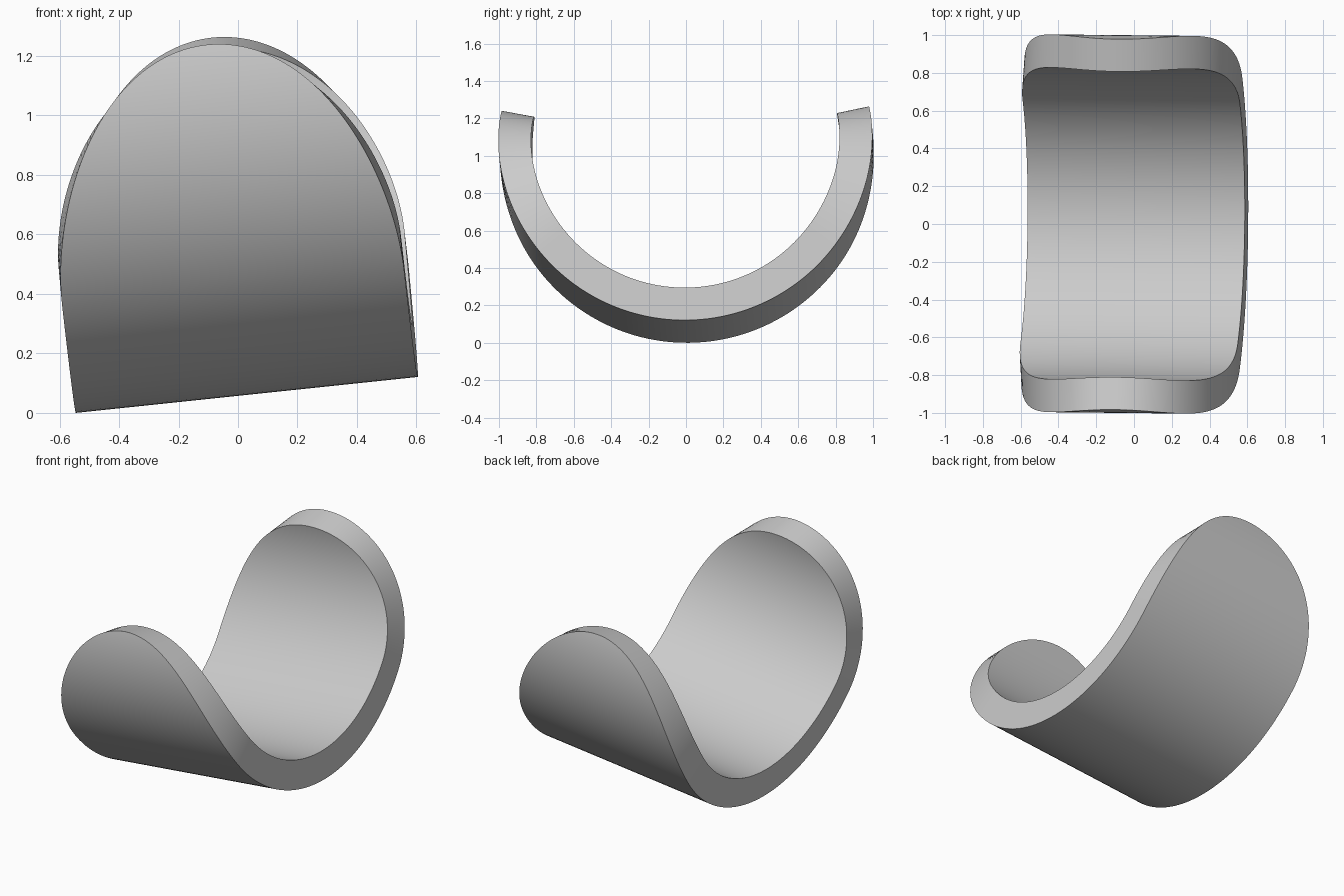
import bpy, bmesh
from math import sin, cos, pi, radians
from mathutils import Matrix

if "Cube" in bpy.data.objects:
    bpy.data.objects.remove(bpy.data.objects["Cube"])

R_OUT, R_IN = 1.0, 0.825      # shell radii
HALF_W = 0.578                # half width along the cylinder axis
STRAIGHT = radians(51)        # parallel-sided part, measured from the bottom
ROUND = radians(50.3)         # elliptical end of each arm
N_MID, N_END = 48, 48

# (angle, half width) along the wrapped strip: rounded end, straight middle, rounded end
end = [(STRAIGHT + ROUND * sin(t), HALF_W * cos(t))
       for t in (i / N_END * pi / 2 for i in range(1, N_END + 1))]
mid = [(-STRAIGHT + 2 * STRAIGHT * i / N_MID, HALF_W) for i in range(N_MID + 1)]
rows = [(-a, w) for a, w in reversed(end)] + mid + end

bm = bmesh.new()


def ring(a, w):
    """Four corners of the wall section at angle a."""
    pts = ((-w, R_OUT), (w, R_OUT), (w, R_IN), (-w, R_IN))
    return [bm.verts.new((x, r * sin(a), -r * cos(a))) for x, r in pts]


# Curved shell
rings = [ring(a, w) for a, w in rows]
for p, q in zip(rings, rings[1:]):
    for k in range(4):
        j = (k + 1) % 4
        bm.faces.new((p[k], p[j], q[j], q[k]))
bmesh.ops.remove_doubles(bm, verts=bm.verts, dist=1e-5)
bmesh.ops.recalc_face_normals(bm, faces=bm.faces)

# Slight tilt, yaw and roll of the whole piece
bm.transform(Matrix.Rotation(radians(-0.6), 4, 'Z')
             @ Matrix.Rotation(radians(-6), 4, 'Y')
             @ Matrix.Rotation(radians(0.7), 4, 'X'))

# Centre and stand on the floor
lo = [min(v.co[i] for v in bm.verts) for i in range(3)]
hi = [max(v.co[i] for v in bm.verts) for i in range(3)]
bm.transform(Matrix.Translation((-(lo[0] + hi[0]) / 2, -(lo[1] + hi[1]) / 2, -lo[2])))

mesh = bpy.data.meshes.new("curved_shell")
bm.to_mesh(mesh)
bm.free()
obj = bpy.data.objects.new("curved_shell", mesh)
bpy.context.collection.objects.link(obj)
bpy.context.view_layer.objects.active = obj
obj.select_set(True)
bpy.ops.object.shade_smooth_by_angle(angle=radians(30))
